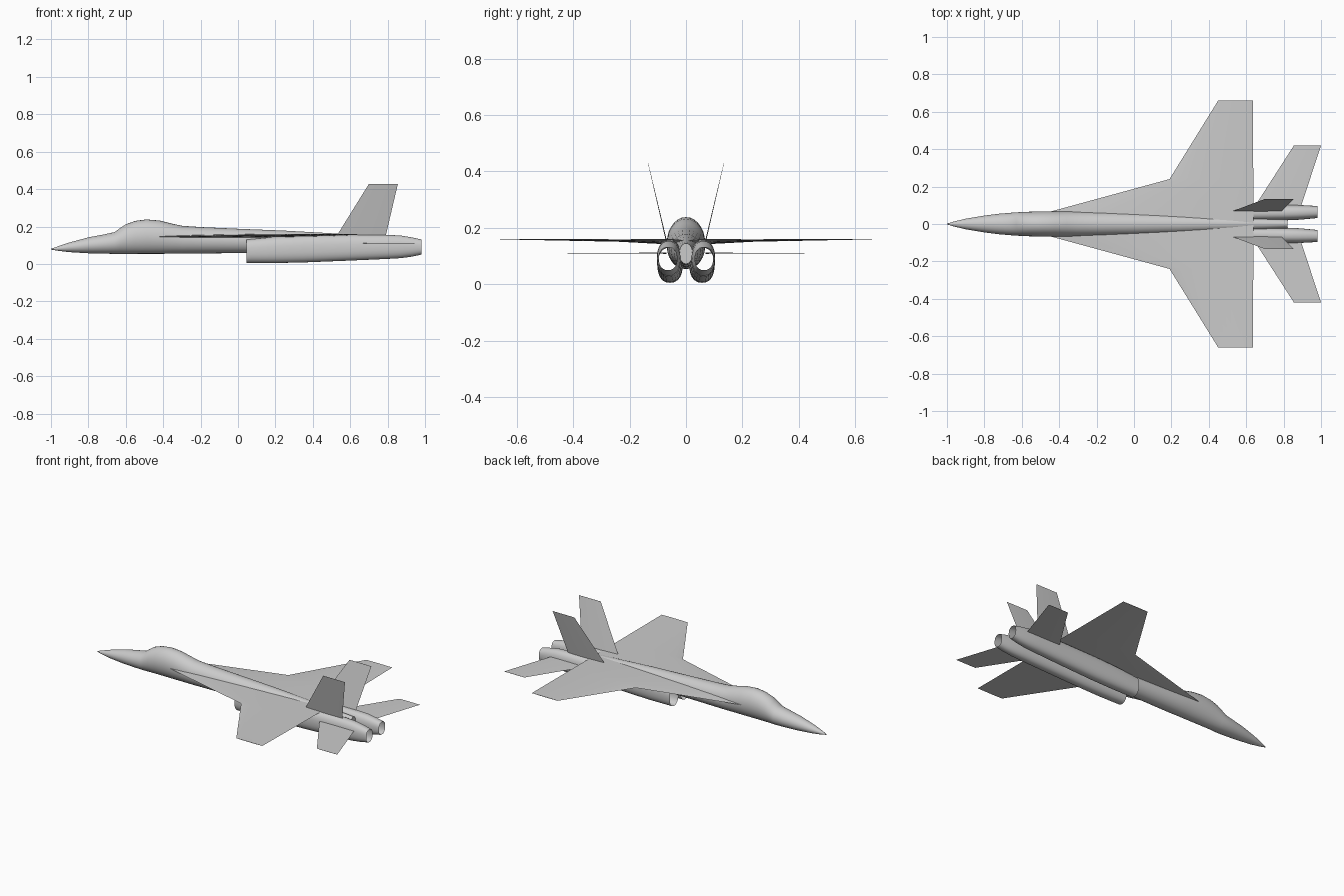
import bpy, bmesh, math
from math import radians

cube = bpy.data.objects.get("Cube")
if cube:
    bpy.data.objects.remove(cube)

grey = bpy.data.materials.new("airframe grey")
grey.use_nodes = True
GREY = (0.6, 0.6, 0.6, 1)
grey.diffuse_color = GREY
grey.node_tree.nodes["Principled BSDF"].inputs["Base Color"].default_value = GREY


def skin(name, rings, cap_start, cap_end, angle):
    """Bridge a row of closed rings into one skinned object."""
    bm = bmesh.new()
    loops = [[bm.verts.new(p) for p in ring] for ring in rings]
    n = len(loops[0])
    for a, b in zip(loops, loops[1:]):
        for i in range(n):
            j = (i + 1) % n
            bm.faces.new((a[i], a[j], b[j], b[i]))
    if cap_start:
        bm.faces.new(loops[0])
    if cap_end:
        bm.faces.new(loops[-1])
    bmesh.ops.recalc_face_normals(bm, faces=bm.faces)
    mesh = bpy.data.meshes.new(name)
    bm.to_mesh(mesh)
    bm.free()
    obj = bpy.data.objects.new(name, mesh)
    bpy.context.collection.objects.link(obj)
    mesh.materials.append(grey)
    bpy.ops.object.select_all(action='DESELECT')
    obj.select_set(True)
    bpy.context.view_layer.objects.active = obj
    bpy.ops.object.shade_smooth_by_angle(angle=radians(angle))
    return obj


def oval(x, y, bottom, top, half_width, power=1.0, sides=28):
    """Upright oval ring; a power below 1 squares its corners."""
    ring = []
    for i in range(sides):
        a = 2 * math.pi * i / sides
        c, s = math.cos(a), math.sin(a)
        c = math.copysign(abs(c) ** power, c)
        s = math.copysign(abs(s) ** power, s)
        ring.append((x, y + half_width * c,
                     (top + bottom) / 2 + (top - bottom) / 2 * s))
    return ring


def foil(lead, trail, thick, steps=8):
    """Lens section: lead and trail are points, thick is a vector."""
    ring = []
    for i in range(2 * steps):
        t = i / steps if i <= steps else 2 - i / steps
        side = 1 if i < steps else -1
        h = side * 2 * t ** 0.8 * (1 - t) ** 0.8 * 0.76
        ring.append(tuple(l + (r - l) * t + k * h
                          for l, r, k in zip(lead, trail, thick)))
    return ring


# Fuselage with faired cockpit: x, bottom, top, half width
body = [(-1, .077, .081, .002), (-.96, .070, .095, .014),
        (-.9, .063, .115, .028), (-.8, .057, .142, .045),
        (-.72, .055, .157, .055), (-.66, .054, .170, .060),
        (-.63, .054, .192, .062), (-.6, .054, .212, .064),
        (-.55, .054, .230, .066), (-.49, .054, .238, .068),
        (-.42, .054, .232, .068), (-.36, .055, .217, .068),
        (-.3, .055, .204, .067), (-.2, .056, .197, .065),
        (0, .058, .188, .061), (.25, .060, .178, .053),
        (.5, .063, .164, .043), (.7, .068, .152, .032),
        (.82, .072, .145, .024)]
skin("fuselage", [oval(x, 0, b, t, w) for x, b, t, w in body], True, True, 50)

# Engine nacelles, open at both ends: x, y, bottom, top, half width
duct = [(.045, .056, .006, .130, .044), (.2, .057, .005, .145, .045),
        (.35, .057, .008, .152, .045), (.6, .059, .018, .156, .044),
        (.8, .061, .027, .155, .042), (.87, .062, .031, .152, .040),
        (.93, .063, .039, .142, .036), (.98, .064, .050, .131, .032)]

# Wing with leading-edge root extension: span, lead x, trail x, lead z, trail z, thickness
wing = [(0, -.69, .64, .143, .155, .020), (.24, .19, .638, .153, .157, .008),
        (.66, .45, .635, .16, .16, .002)]

# Tailplane: span, lead x, trail x, thickness
tailplane = [(.07, .63, .885, .004), (.42, .855, 1.0, .001)]

# Fin: y, z, lead x, trail x, thickness
fin = [(.064, .13, .515, .785, .004), (.134, .428, .70, .855, .001)]

for label, s in (("left", -1), ("right", 1)):
    skin(label + "_nacelle",
         [oval(x, s * y, b, t, w, 0.85) for x, y, b, t, w in duct], False, False, 50)
    skin(label + "_wing",
         [foil((l, s * y, zl), (r, s * y, zr), (0, 0, h))
          for y, l, r, zl, zr, h in wing], False, True, 20)
    skin(label + "_tailplane",
         [foil((l, s * y, .11), (r, s * y, .11), (0, 0, h))
          for y, l, r, h in tailplane], True, True, 20)
    skin(label + "_fin",
         [foil((l, s * y, z), (r, s * y, z), (0, h, 0))
          for y, z, l, r, h in fin], True, True, 20)
